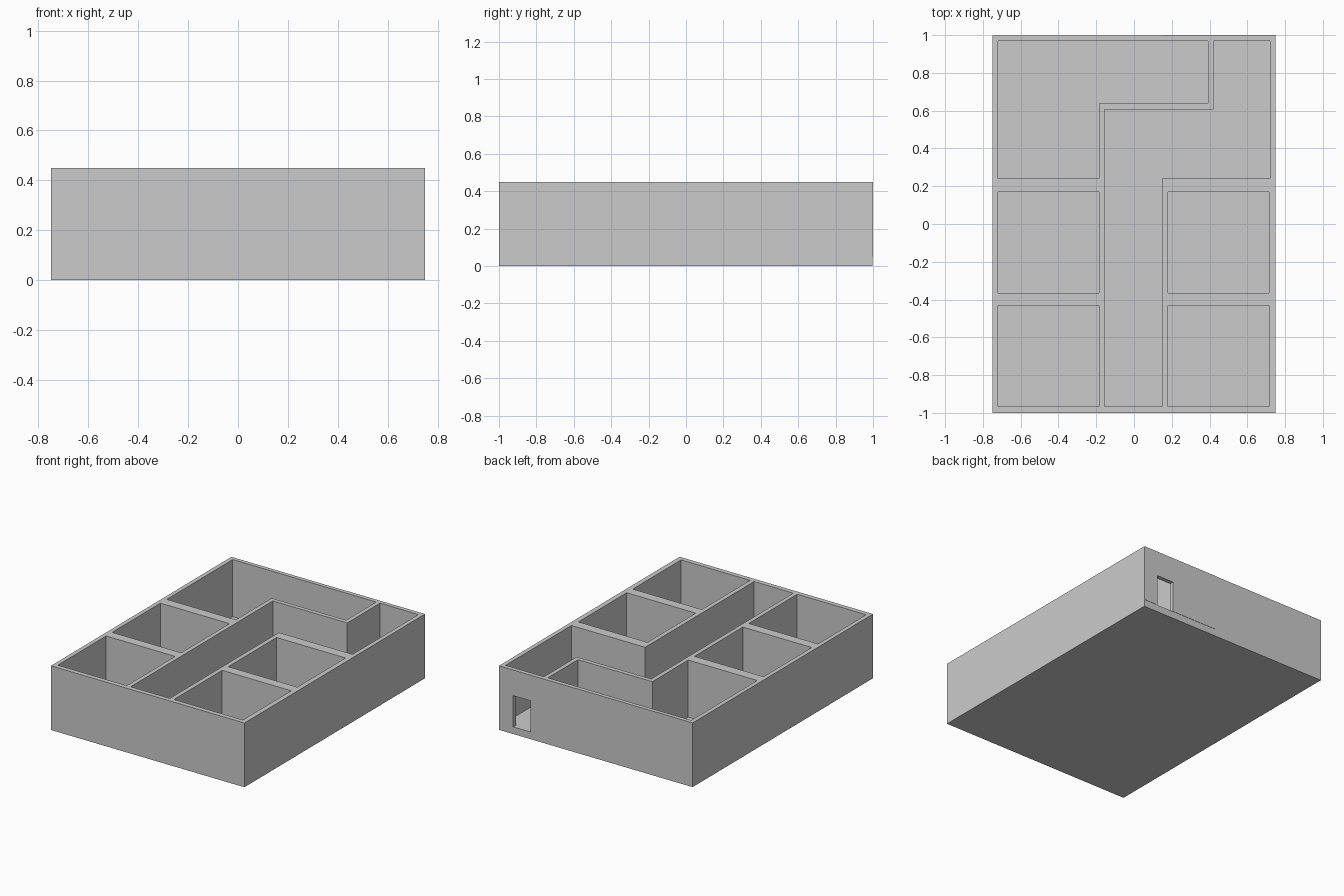
import bpy, bmesh

if "Cube" in bpy.data.objects:
    bpy.data.objects.remove(bpy.data.objects["Cube"])

FLOOR, TOP = 0.05, 0.45


def prism(name, outline, z0, z1):
    """Extrude a flat outline from z0 up to z1."""
    bm = bmesh.new()
    face = bm.faces.new([bm.verts.new((x, y, z0)) for x, y in outline])
    ext = bmesh.ops.extrude_face_region(bm, geom=[face], use_keep_orig=True)
    verts = [g for g in ext["geom"] if isinstance(g, bmesh.types.BMVert)]
    bmesh.ops.translate(bm, verts=verts, vec=(0, 0, z1 - z0))
    bmesh.ops.recalc_face_normals(bm, faces=bm.faces[:])
    mesh = bpy.data.meshes.new(name)
    bm.to_mesh(mesh)
    bm.free()
    ob = bpy.data.objects.new(name, mesh)
    bpy.context.collection.objects.link(ob)
    return ob


def rect(x0, x1, y0, y1):
    return [(x0, y0), (x1, y0), (x1, y1), (x0, y1)]


def cut(ob, outline, z0, z1):
    """Subtract a prism from an object and discard the cutter."""
    cutter = prism("cutter", outline, z0, z1)
    cutter.hide_render = True
    mod = ob.modifiers.new("cut", "BOOLEAN")
    mod.operation = "DIFFERENCE"
    mod.solver = "EXACT"
    mod.object = cutter
    bpy.context.view_layer.objects.active = ob
    bpy.ops.object.modifier_apply(modifier=mod.name)
    bpy.data.objects.remove(cutter)


# Solid block that the rooms are carved from
shell = prism("house_walls_and_floor", rect(-0.75, 0.75, -1, 0.998), 0, TOP)

# Four matching square rooms
rooms = [rect(x, x + 0.535, y, y + 0.535)
         for x in (-0.72, 0.18) for y in (-0.967, -0.365)]

# L-shaped large room
rooms.append([(-0.72, 0.24), (-0.185, 0.24), (-0.185, 0.637),
              (0.392, 0.637), (0.392, 0.97), (-0.72, 0.97)])

# Hallway stepping over to the entrance
rooms.append([(-0.155, -0.967), (0.149, -0.967), (0.149, 0.24), (0.72, 0.24),
              (0.72, 0.97), (0.422, 0.97), (0.422, 0.607), (-0.155, 0.607)])

for outline in rooms:
    cut(shell, outline, FLOOR, TOP + 0.1)

# Slightly raised outer wall panel around the entrance
panel = prism("entrance_wall_panel", rect(0.15, 0.75, 0.985, 1), FLOOR, TOP)

# Doorway through wall and panel
for ob in (shell, panel):
    cut(ob, rect(0.507, 0.64, 0.9, 1.1), FLOOR, 0.27)
